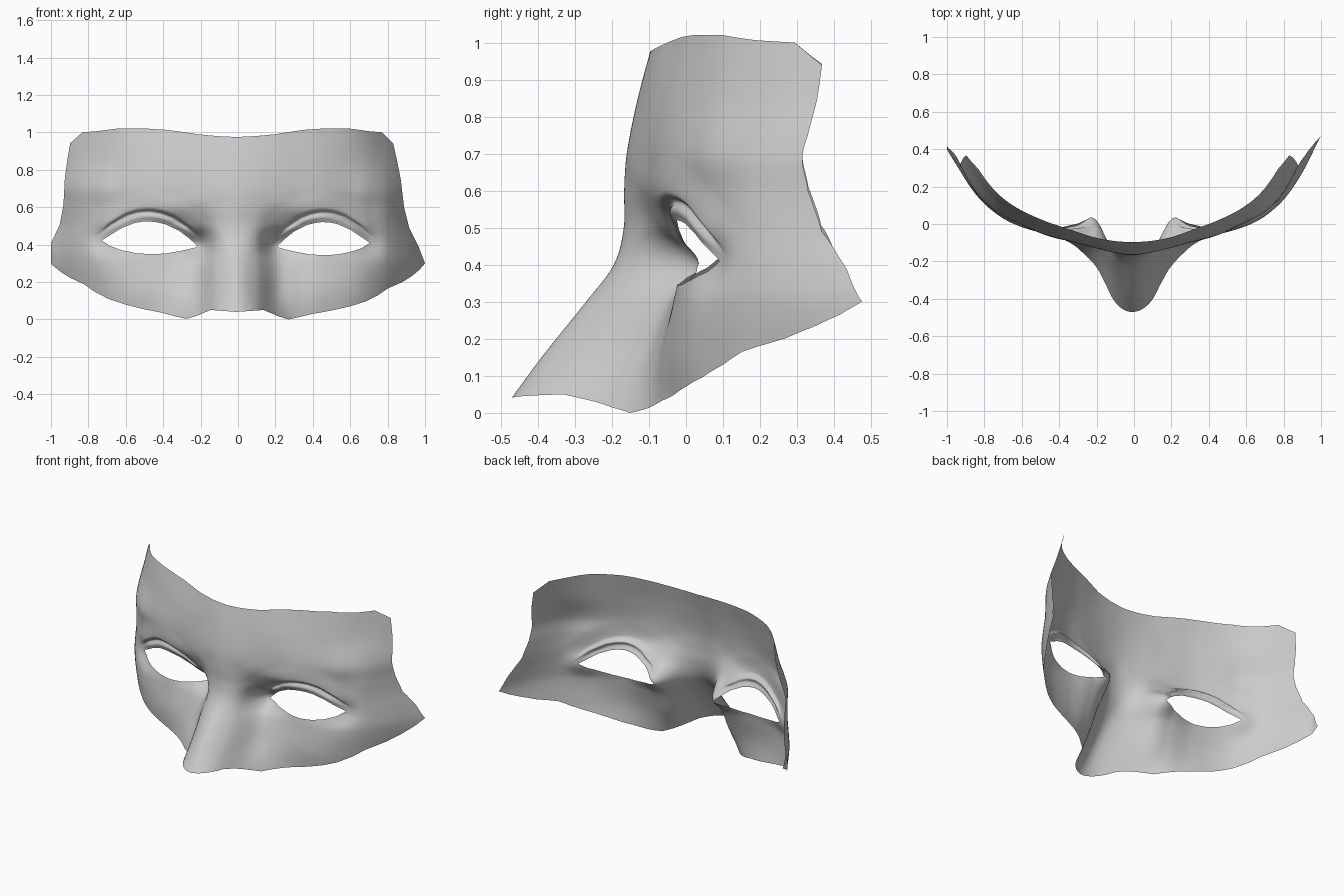
import bpy, bmesh, math

if "Cube" in bpy.data.objects:
    bpy.data.objects.remove(bpy.data.objects["Cube"])

# relief table: depth y at each height (row) and distance from the centre line (column)
XS = [0, .1, .2, .3, .45, .6, .7, .8, .9, 1.0]
ROWS = [
    (0.00, [-.50, -.45, -.24, -.125, -.05, .01, .08, .20, .36, .54]),
    (0.15, [-.39, -.32, -.14, -.085, -.055, -.01, .05, .155, .315, .50]),
    (0.30, [-.27, -.21, -.065, -.035, -.032, -.002, .045, .13, .275, .475]),
    (0.40, [-.195, -.15, .025, .012, -.015, .027, .087, .145, .295, .52]),
    (0.50, [-.168, -.142, -.065, -.025, -.02, .027, .08, .16, .335, .60]),
    (0.60, [-.167, -.15, -.12, -.088, -.045, .02, .075, .168, .355, .59]),
    (0.70, [-.16, -.15, -.125, -.098, -.055, .014, .07, .178, .365, .60]),
    (0.85, [-.13, -.122, -.103, -.077, -.025, .055, .135, .265, .455, .67]),
    (1.00, [-.09, -.085, -.068, -.037, .015, .095, .19, .345, .54, .74])]

# outline of the right half (x, z), closed along the centre line
OUTER = [(0, .975), (.1, .98), (.2, .99), (.3, 1.006), (.37, 1.015), (.45, 1.02), (.6, 1.02),
         (.7, 1.006), (.77, 1.0), (.83, .94), (.85, .85), (.87, .75), (.888, .6), (.915, .49),
         (.965, .39), (1.0, .30), (.97, .265), (.93, .232), (.88, .2), (.8, .165), (.75, .13),
         (.68, .095), (.6, .07), (.5, .047), (.4, .03), (.33, .013), (.27, 0), (.22, .015),
         (.14, .05), (.07, .045), (0, .04)]
EYE = [(.205, .387), (.25, .43), (.3, .47), (.37, .505), (.41, .515), (.45, .52), (.49, .518),
       (.53, .51), (.6, .48), (.66, .44), (.705, .41), (.66, .38), (.6, .36), (.53, .347),
       (.46, .343), (.38, .348), (.3, .363)]
CX, CZ = .455, .425
RINGS = 60


def spline(xs, ys, x, flat_start=False):
    """Cubic interpolation through (xs, ys)."""
    n = len(xs)
    x = min(max(x, xs[0] - .05), xs[-1] + .05)
    i = 0
    while i < n - 2 and x > xs[i + 1]:
        i += 1

    def slope(k):
        if k == 0 and flat_start:
            return 0
        a, b = max(k - 1, 0), min(k + 1, n - 1)
        return (ys[b] - ys[a]) / (xs[b] - xs[a])
    h = xs[i + 1] - xs[i]
    t = (x - xs[i]) / h
    return ((2*t**3 - 3*t*t + 1) * ys[i] + (t**3 - 2*t*t + t) * h * slope(i)
            + (3*t*t - 2*t**3) * ys[i + 1] + (t**3 - t*t) * h * slope(i + 1))


def smooth(a, b, v):
    t = min(max((v - a) / (b - a), 0), 1)
    return t * t * (3 - 2 * t)


ZS = [r[0] for r in ROWS]


def relief(x, z):
    return spline(ZS, [spline(XS, r[1], x, True) for r in ROWS], z)


def eye_point(dx, dz):
    """Where a ray from the eye centre meets the eye opening."""
    for (ax, az), (bx, bz) in zip(EYE, EYE[1:] + EYE[:1]):
        ex, ez = bx - ax, bz - az
        det = ex * dz - ez * dx
        if abs(det) < 1e-9:
            continue
        s = ((CX - ax) * dz - (CZ - az) * dx) / det
        r = ((CX - ax) * ez - (CZ - az) * ex) / det
        if -1e-6 <= s <= 1 + 1e-6 and r > 0:
            return CX + dx * r, CZ + dz * r
    return CX, CZ


def lid(d, up):
    """Upper eyelid: bulging lid, recessed crease and a raised fold above it."""
    fold = -.012 * smooth(.045, .075, d) * (1 - smooth(.075, .18, d))
    crease = .012 * math.exp(-((d - .052) / .012) ** 2)
    bulge = -.006 * math.exp(-((d - .025) / .015) ** 2)
    return up * (fold + crease + bulge)


# sample the outline evenly, keeping its corners
loop = []
for (ax, az), (bx, bz) in zip(OUTER, OUTER[1:] + OUTER[:1]):
    n = math.ceil(math.hypot(bx - ax, bz - az) / .018)
    loop += [(ax + (bx - ax) * k / n, az + (bz - az) * k / n) for k in range(n)]

# rings running from the eye opening out to the mask edge
half = []
for ox, oz in loop:
    r = math.hypot(ox - CX, oz - CZ)
    dx, dz = (ox - CX) / r, (oz - CZ) / r
    ix, iz = eye_point(dx, dz)
    up = smooth(-.02, .4, dz)
    ray = []
    for k in range(RINGS + 1):
        t = (k / RINGS) ** 1.4
        x, z = ix + (ox - ix) * t, iz + (oz - iz) * t
        d = math.hypot(x - ix, z - iz)
        ray.append((x, relief(x, z) + lid(d, up), z))
    half.append(ray)


def place(p, side):
    """Put a point on its side; the left side is slightly wider and higher."""
    x, y, z = p
    shift = -.01 * max(0, 1 - x / .2)
    if side < 0:
        k = .975 - .05 * min(max((z - .3) / .64, 0), 1)
        return -min(x / k, 1.0) + shift, y - .03 * smooth(.9, 1, x), z + .04 * x * x * (1 - z)
    return x + shift, y, z


bm = bmesh.new()
for side in (1, -1):
    grid = [[bm.verts.new(place(p, side)) for p in ray] for ray in half]
    for i in range(len(grid)):
        a, b = grid[i], grid[(i + 1) % len(grid)]
        for k in range(RINGS):
            q = [a[k], a[k + 1], b[k + 1], b[k]]
            bm.faces.new(q if side < 0 else q[::-1])
bmesh.ops.remove_doubles(bm, verts=bm.verts, dist=.0005)
bmesh.ops.recalc_face_normals(bm, faces=bm.faces)
# the front faces -y
if sum(f.normal.y * f.calc_area() for f in bm.faces) > 0:
    bmesh.ops.reverse_faces(bm, faces=bm.faces)

mesh = bpy.data.meshes.new("face_mask")
bm.to_mesh(mesh)
bm.free()
mask = bpy.data.objects.new("face_mask", mesh)
bpy.context.collection.objects.link(mask)
for p in mesh.polygons:
    p.use_smooth = True
